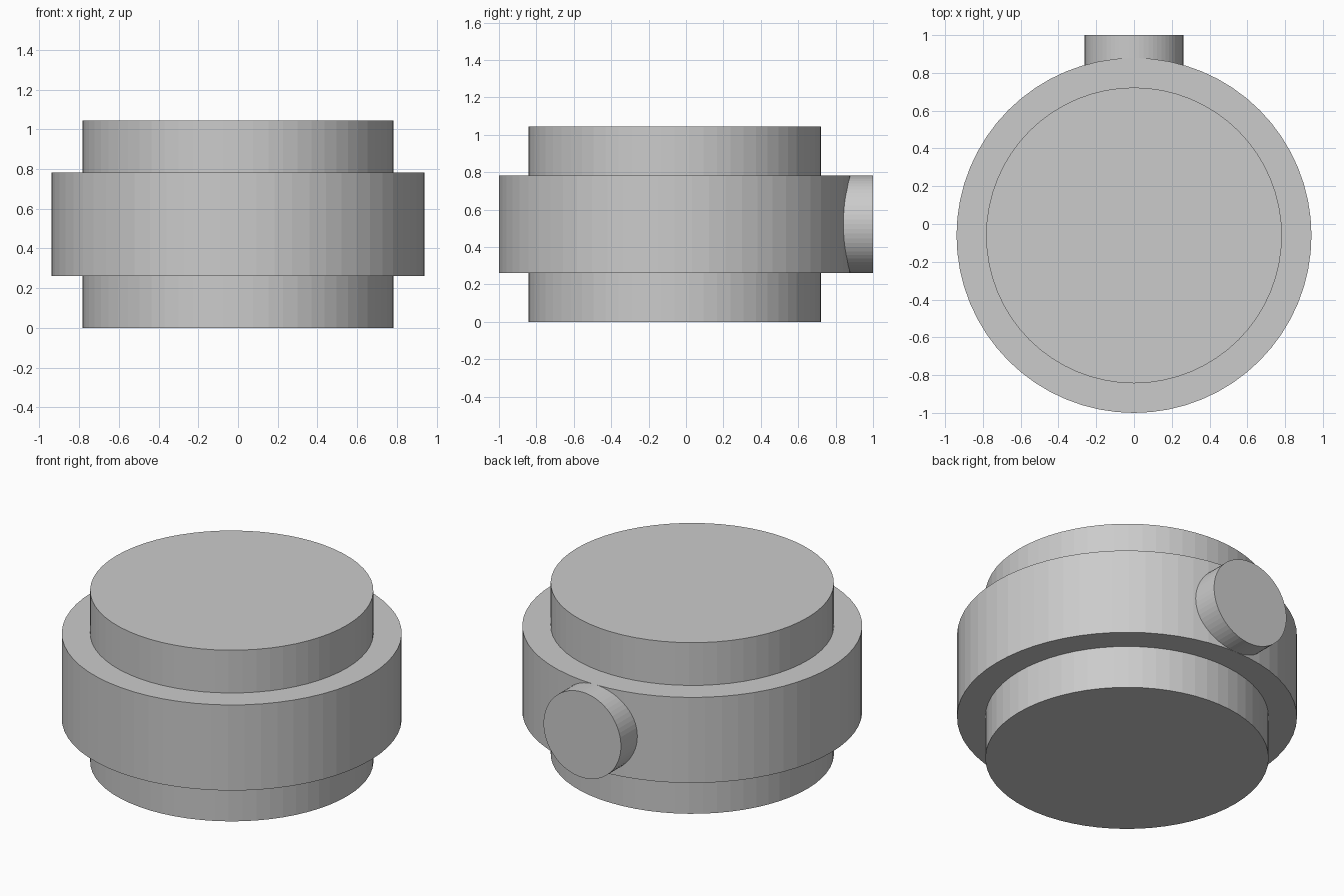
import bpy, bmesh, math
from mathutils import Matrix

if "Cube" in bpy.data.objects:
    bpy.data.objects.remove(bpy.data.objects["Cube"])

U = 0.0522            # base module
R = 18 * U            # outer band radius
CY = R - 1.0          # body axis position along y
SIDES = 64

grey = bpy.data.materials.new("light grey")
grey.diffuse_color = (0.6, 0.6, 0.6, 1)
grey.use_nodes = True
grey.node_tree.nodes["Principled BSDF"].inputs["Base Color"].default_value = grey.diffuse_color


def lathe(name, profile, matrix, cap_start=True):
    """Revolve (radius, height) points round the axis and cap the ends."""
    bm = bmesh.new()
    rings = []
    for r, h in profile:
        rings.append([bm.verts.new((r * math.cos(2 * math.pi * i / SIDES),
                                    r * math.sin(2 * math.pi * i / SIDES), h))
                      for i in range(SIDES)])
    for low, high in zip(rings, rings[1:]):
        for i in range(SIDES):
            j = (i + 1) % SIDES
            bm.faces.new((low[i], low[j], high[j], high[i]))
    if cap_start:
        bm.faces.new(rings[0][::-1])
    bm.faces.new(rings[-1])
    bm.transform(matrix)
    mesh = bpy.data.meshes.new(name)
    bm.to_mesh(mesh)
    bm.free()
    mesh.materials.append(grey)
    obj = bpy.data.objects.new(name, mesh)
    bpy.context.collection.objects.link(obj)
    return obj


# Stepped round body: lower drum, wide band, upper drum
lathe("stepped_body",
      [(15 * U, 0), (15 * U, 5 * U), (R, 5 * U),
       (R, 15 * U), (15 * U, 15 * U), (15 * U, 20 * U)],
      Matrix.Translation((0, CY, 0)))

# Round stub on the back of the band, open where it sinks into the body
lathe("back_stub", [(5 * U, 0.83), (5 * U, 1.0)],
      Matrix.Translation((0, 0, 10 * U)) @ Matrix.Rotation(-math.pi / 2, 4, 'X'),
      cap_start=False)
